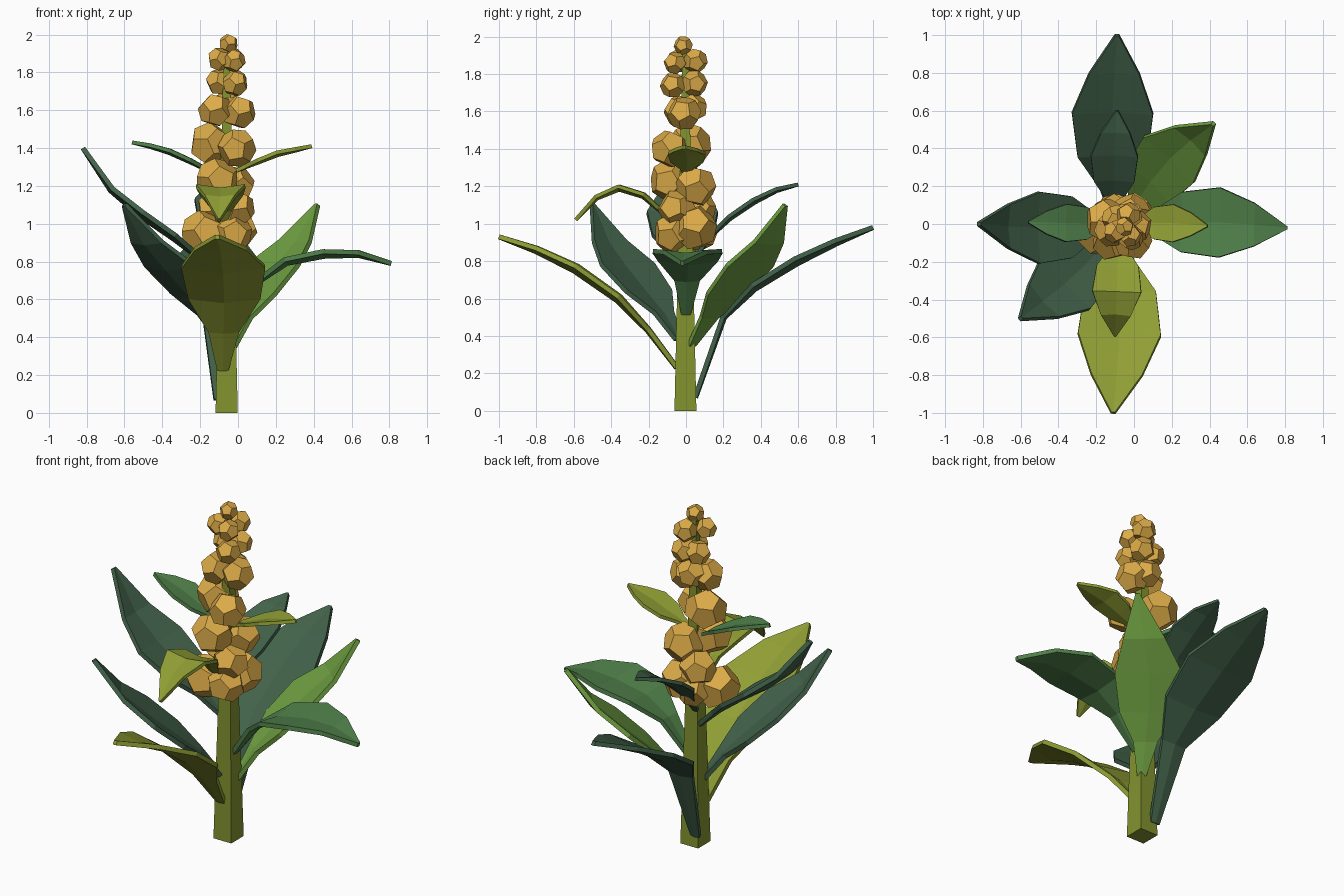
import bpy, bmesh, math, random
from mathutils import Vector, Euler

if "Cube" in bpy.data.objects:
    bpy.data.objects.remove(bpy.data.objects["Cube"])

random.seed(4)


def material(name, hex_colour):
    rgb = [int(hex_colour[i:i + 2], 16) / 255 for i in (0, 2, 4)]
    m = bpy.data.materials.new(name)
    m.diffuse_color = [((c + .055) / 1.055) ** 2.4 for c in rgb] + [1]
    m.use_nodes = True
    m.node_tree.nodes["Principled BSDF"].inputs["Base Color"].default_value = m.diffuse_color
    return m


dark = material("dark green", "42624a")
mid = material("mid green", "50804a")
light = material("light green", "6c9c40")
yellow = material("yellow green", "909e34")
stem_green = material("stem green", "82932f")
gold = material("golden berry", "dcab48")


def finish(bm, name, mat):
    bmesh.ops.recalc_face_normals(bm, faces=bm.faces)
    me = bpy.data.meshes.new(name)
    bm.to_mesh(me)
    bm.free()
    ob = bpy.data.objects.new(name, me)
    bpy.context.collection.objects.link(ob)
    me.materials.append(mat)
    return ob


# Shared leaf outline: station along the leaf, fraction of full width
STATIONS = (0, .16, .33, .57, .79, 1)
OUTLINE = (.13, .36, .86, 1, .62, .05)


def leaf(name, mat, root, tip, width, heights, bow=0, thick=.025):
    """Folded blade from root to tip (x, y), following the given heights."""
    root, tip = Vector((*root, 0)), Vector((*tip, 0))
    side = Vector((0, 0, 1)).cross(tip - root).normalized()
    spine = [root.lerp(tip, u) + side * bow * math.sin(math.pi * u) + Vector((0, 0, z))
             for u, z in zip(STATIONS, heights)]
    bm = bmesh.new()
    rows = []
    for i, p in enumerate(spine):
        along = spine[min(i + 1, 5)] - spine[max(i - 1, 0)]
        up = along.cross(side).normalized()
        half = width * OUTLINE[i] / 2
        rows.append([bm.verts.new(p + side * half * s + up * half * .14 * (abs(s) - .5))
                     for s in (-1, 0, 1)])
    for a, b in zip(rows, rows[1:]):
        for k in (0, 1):
            bm.faces.new((a[k], a[k + 1], b[k + 1], b[k]))
    ob = finish(bm, name, mat)
    mod = ob.modifiers.new("thickness", 'SOLIDIFY')
    mod.thickness = thick
    mod.offset = 0


# Large lower leaves
leaf("back_large_leaf", dark, (-.10, .05), (-.09, 1), .43, (.07, .5, .66, .80, .90, .98), .02)
leaf("front_large_leaf", yellow, (-.08, -.05), (-.11, -1), .44, (.23, .43, .60, .76, .86, .93), .02)
leaf("right_large_leaf", mid, (-.02, 0), (.81, -.02), .37, (.52, .70, .80, .84, .84, .79), .02)
leaf("left_large_leaf", dark, (-.10, 0), (-.82, 0), .38, (.72, .83, .93, 1.05, 1.18, 1.4), .02)
leaf("back_right_leaf", light, (-.03, .03), (.42, .53), .36, (.35, .5, .62, .77, .90, 1.1), .05)
leaf("front_left_leaf", dark, (-.09, -.04), (-.60, -.50), .38, (.38, .52, .63, .77, .90, 1.1), .02)

# Small upper leaves
leaf("back_small_leaf", dark, (-.10, .05), (-.09, .6), .25, (.82, .94, 1.03, 1.12, 1.18, 1.21), .01, .02)
leaf("front_small_leaf", yellow, (-.08, -.05), (-.10, -.59), .26, (.95, 1.07, 1.15, 1.19, 1.14, 1.02), 0, .02)
leaf("right_small_leaf", yellow, (-.03, 0), (.39, -.01), .2, (1.27, 1.30, 1.33, 1.37, 1.39, 1.41), .01, .02)
leaf("left_small_leaf", mid, (-.10, 0), (-.56, .01), .2, (1.25, 1.29, 1.33, 1.38, 1.41, 1.43), 0, .02)

# Square tapering stem
bm = bmesh.new()
bmesh.ops.create_cone(bm, cap_ends=True, segments=4, radius1=.083, radius2=.022, depth=1.93)
stem = finish(bm, "stem", stem_green)
stem.data.transform(Euler((0, 0, math.pi / 4)).to_matrix().to_4x4())
stem.location = (-.06, -.003, .965)

# Faceted berries: dodecahedra taken from the face centres of an icosahedron
ico = bmesh.new()
bmesh.ops.create_icosphere(ico, subdivisions=1, radius=1)
corners = [f.calc_center_median().normalized() for f in ico.faces]
ico.free()

BERRIES = (
    (-.05, -.015, 1.953, .05),
    (-.10, -.04, 1.87, .062), (-.02, -.06, 1.86, .06), (-.03, .05, 1.87, .065),
    (-.10, .03, 1.75, .07), (-.015, -.07, 1.74, .068), (-.02, .045, 1.75, .07),
    (-.12, -.03, 1.60, .09), (.005, -.01, 1.59, .09), (-.06, .035, 1.62, .08),
    (-.145, .02, 1.42, .115), (-.005, -.09, 1.40, .1),
    (-.11, -.08, 1.23, .115), (-.02, .05, 1.20, .11),
    (-.01, -.05, 1.08, .1), (-.12, .06, 1.08, .1),
    (-.18, -.04, .945, .125), (-.015, .045, .98, .12),
    (-.03, -.07, .95, .105), (-.10, .07, .95, .095))
bm = bmesh.new()
for x, y, z, r in BERRIES:
    turn = Euler([random.uniform(0, 6) for _ in range(3)]).to_matrix()
    verts = [bm.verts.new(Vector((x, y, z)) + turn @ c * r * 1.03) for c in corners]
    bmesh.ops.convex_hull(bm, input=verts)
bmesh.ops.dissolve_limit(bm, angle_limit=.05, verts=bm.verts, edges=bm.edges)
finish(bm, "berries", gold)
